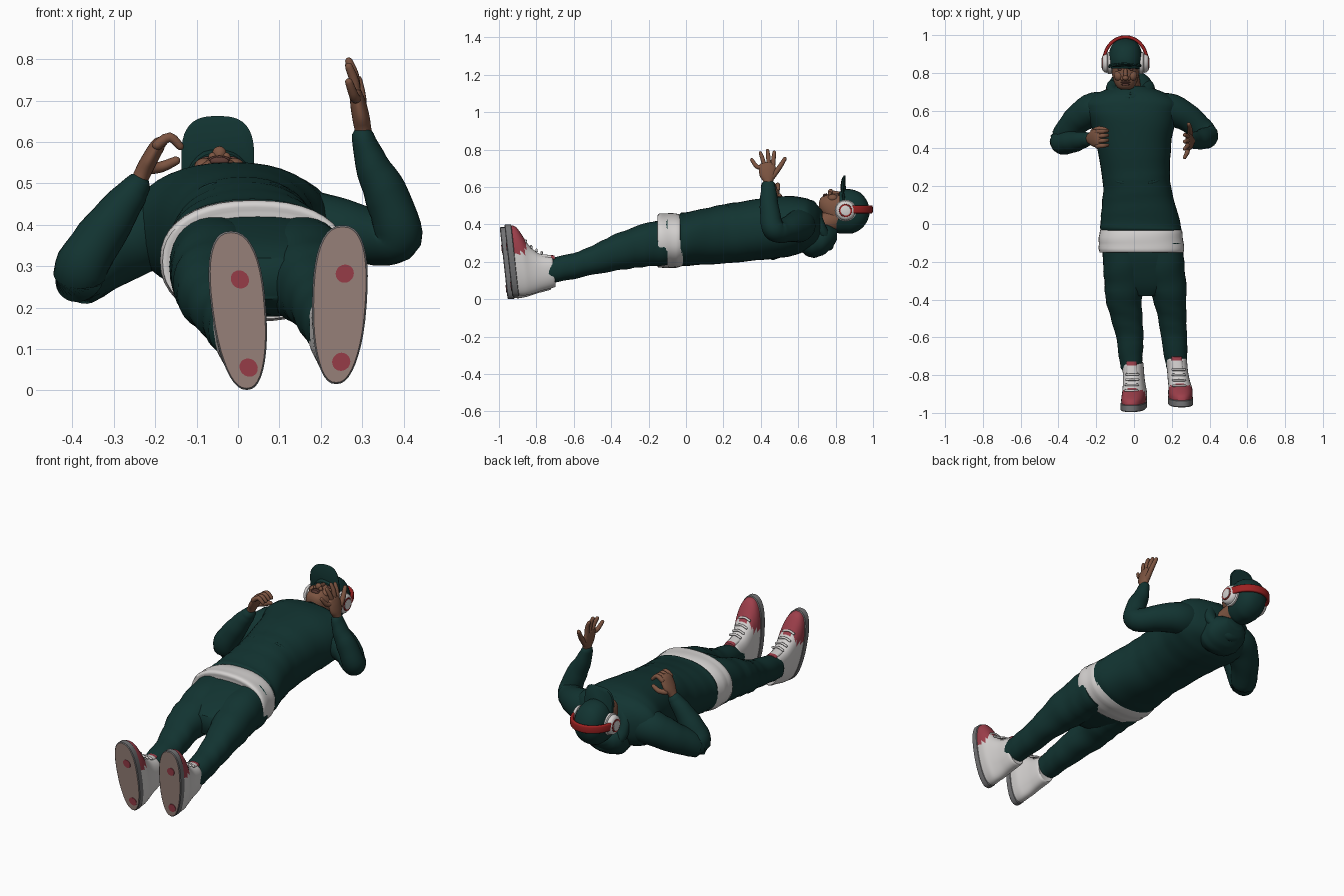
import bpy, bmesh, math
from mathutils import Vector as V

def material(name, r, g, b):
    m = bpy.data.materials.new(name)
    m.diffuse_color = (r, g, b, 1)
    return m

GREEN = material("dark green cloth", 0.006, 0.034, 0.031)
SKIN = material("brown skin", 0.20, 0.088, 0.052)
LIP = material("dark lip", 0.11, 0.045, 0.035)
WHITE = material("off white", 0.66, 0.64, 0.63)
RED = material("band red", 0.33, 0.015, 0.015)
SHOE_RED = material("shoe red", 0.34, 0.05, 0.07)
PINK = material("sole beige", 0.34, 0.24, 0.21)
GREY = material("sole grey", 0.17, 0.17, 0.175)

def spline(rows, sub):
    """Catmull-Rom through rows of (x, y, z, ru, rv)."""
    out = []
    for i in range(len(rows) - 1):
        p0, p1, p2, p3 = (rows[min(max(i + k, 0), len(rows) - 1)] for k in (-1, 0, 1, 2))
        for s in range(sub):
            t = s / sub
            out.append([0.5 * (2 * b + (c - a) * t + (2 * a - 5 * b + 4 * c - d) * t * t
                               + (3 * b - a - 3 * c + d) * t ** 3)
                        for a, b, c, d in zip(p0, p1, p2, p3)])
    return out + [list(rows[-1])]

def loft(name, rows, mats, ref=(0, 0, 1), axes=None, sub=4, n=28, power=2.0, dome=False,
         wrinkle=0.0, rule=None, warp=None, taper=0.0, angle=50):
    """Skin superellipse sections; rule(centre, normal) picks a material index."""
    mats = mats if isinstance(mats, list) else [mats]
    rows = spline(rows, sub)
    if dome:
        for end, nxt in ((0, 1), (-1, -2)):
            p, q = V(rows[end][:3]), V(rows[nxt][:3])
            d, ru, rv = (p - q).normalized(), rows[end][3], rows[end][4]
            for out, k in ((0.5, 0.86), (0.85, 0.5), (0.97, 0.2)):
                row = list(p + d * out * min(ru, rv)) + [ru * k, rv * k]
                rows.insert(0, row) if end == 0 else rows.append(row)
    bm = bmesh.new()
    rings = []
    for i, r in enumerate(rows):
        if axes:
            u, v = V(axes[0]), V(axes[1])
        else:
            t = (V(rows[min(i + 1, len(rows) - 1)][:3]) - V(rows[max(i - 1, 0)][:3])).normalized()
            u = t.cross(V(ref)).normalized()
            v = u.cross(t)
        ring = []
        for k in range(n):
            a = 2 * math.pi * k / n
            c, s = math.cos(a), math.sin(a)
            w = 1 + wrinkle * math.sin(i * 1.45 + 2.0 * math.sin(a + i * 0.3))
            pu = math.copysign(abs(c) ** (2 / power), c) * w * (1 + taper * s)
            pv = math.copysign(abs(s) ** (2 / power), s) * w
            p = V(r[:3]) + u * pu * r[3] + v * pv * r[4]
            ring.append(bm.verts.new(warp(p) if warp else p))
        rings.append(ring)
    for a, b in zip(rings, rings[1:]):
        for k in range(n):
            bm.faces.new((a[k], a[(k + 1) % n], b[(k + 1) % n], b[k]))
    bm.faces.new(rings[0])
    bm.faces.new(rings[-1])
    bmesh.ops.recalc_face_normals(bm, faces=bm.faces)
    bm.normal_update()
    if rule:
        for f in bm.faces:
            f.material_index = rule(f.calc_center_median(), f.normal)
    me = bpy.data.meshes.new(name)
    bm.to_mesh(me)
    bm.free()
    for m in mats:
        me.materials.append(m)
    me.shade_smooth()
    me.set_sharp_from_angle(angle=math.radians(angle))
    ob = bpy.data.objects.new(name, me)
    bpy.context.collection.objects.link(ob)
    return ob

def box(y, x0, x1, z0, z1):
    return ((x0 + x1) / 2, y, (z0 + z1) / 2, (x1 - x0) / 2, (z1 - z0) / 2)

def blob(name, x, y, z, rx, ry, rz, mat):
    rows = [(x, y - ry * math.cos(a), z, rx * math.sin(a) + 1e-4, rz * math.sin(a) + 1e-4)
            for a in (math.pi * i / 10 for i in range(11))]
    return loft(name, rows, mat, axes=((1, 0, 0), (0, 0, 1)), sub=1, n=20)

FLAT = ((1, 0, 0), (0, 0, 1))

# Jumper body
loft("jumper", [box(-.035, -.165, .24, .19, .445), box(-.03, -.178, .25, .178, .46),
                box(.0, -.178, .246, .178, .465), box(.1, -.17, .22, .185, .485),
                box(.2, -.163, .195, .19, .507), box(.3, -.178, .19, .2, .522),
                box(.45, -.205, .2, .215, .545), box(.57, -.25, .225, .232, .55),
                box(.64, -.26, .23, .26, .54), box(.69, -.2, .17, .285, .515),
                box(.73, -.1, .07, .32, .47)],
     GREEN, axes=FLAT, n=40, power=2.25, wrinkle=.008)
# Pocket edge low on the belly
for x, s in ((-.115, 1), (.14, -1)):
    loft("pocket_edge", [(x, .24, .465, .008, .006), (x + s * .03, .225, .487, .008, .006),
                         (x + s * .06, .22, .498, .008, .006)], GREEN, n=8, dome=True)
# Shirt hem
loft("shirt_hem", [box(.0, -.16, .235, .19, .44), box(-.04, -.182, .254, .17, .455),
                   box(-.1, -.187, .262, .167, .46), box(-.148, -.184, .264, .17, .455),
                   box(-.149, -.168, .25, .185, .43)],
     WHITE, axes=FLAT, n=40, power=2.3, wrinkle=.008)

# Trousers
loft("trouser_seat", [box(-.05, -.165, .25, .19, .43), box(-.16, -.166, .262, .178, .418),
                      box(-.25, -.155, .26, .18, .39), box(-.33, -.1, .22, .19, .355),
                      box(-.38, -.02, .14, .22, .32)], GREEN, axes=FLAT, power=2.4, n=36)
leg_z = [(-.1, .18, .43), (-.2, .175, .41), (-.3, .163, .378), (-.4, .148, .338), (-.5, .13, .287),
         (-.6, .108, .247), (-.7, .09, .226), (-.76, .085, .207), (-.785, .1, .19)]
leg_x = {"right": [(-.16, .05), (-.165, .055), (-.157, .06), (-.15, .042), (-.122, .045),
                   (-.095, .05), (-.08, .045), (-.07, .038), (-.055, .025)],
         "left": [(.05, .26), (.05, .265), (.065, .275), (.1, .277), (.128, .277),
                  (.143, .28), (.16, .282), (.172, .275), (.185, .262)]}
for side, xs in leg_x.items():
    loft(side + "_trouser_leg", [box(y, *x, z0, z1) for (y, z0, z1), x in zip(leg_z, xs)],
         GREEN, axes=FLAT, power=2.2, wrinkle=.022, n=30)

# Shoes: cx and zc at sole middle, dx = toe turn, y0 = sole depth
def shoe(side, cx, zc, dx, y0, ankle_x):
    ax = ((1, 0, 0), (dx, -.11, 1))
    def at(up, z, x=0.0):
        return (cx + x + dx * (z - zc), y0 + up - .11 * (z - zc), z)
    def row(up, z0, z1, w, x=0.0):
        return at(up, (z0 + z1) / 2, x) + (w, (z1 - z0) / 2)
    lo, hi = zc - .192, zc + .192
    loft(side + "_sole", [row(0, lo + .004, hi - .004, .062), row(.004, lo, hi, .066),
                          row(.034, lo, hi, .066), row(.037, lo + .005, hi - .005, .062)],
         [GREY, PINK], axes=ax, sub=1, n=40, power=2.35, taper=.13, angle=35,
         rule=lambda c, nr: 1 if nr.y < -.8 else 0)
    dxa = ankle_x - cx
    loft(side + "_shoe_upper",
         [row(.034, lo + .005, hi - .004, .063), row(.06, lo + .004, hi - .012, .064),
          row(.085, lo + .008, hi - .05, .062), row(.115, lo + .015, hi - .105, .058, dxa * .3),
          row(.16, lo + .03, hi - .15, .055, dxa * .6), row(.2, lo + .04, hi - .165, .055, dxa * .8),
          row(.235, lo + .05, hi - .17, .054, dxa), row(.237, lo + .06, hi - .18, .044, dxa)],
         [WHITE, SHOE_RED], axes=ax, sub=3, n=40, power=2.3, taper=.1,
         rule=lambda c, nr: 1 if c.z > zc + .04 and c.y < y0 + .1 - .3 * max(0, zc + .09 - c.z) else 0)
    # tongue tab, laces, sole dots
    loft(side + "_tongue", [row(.15, hi - .19, hi - .155, .03, dxa * .6),
                            row(.25, hi - .2, hi - .165, .028, dxa)],
         [WHITE, SHOE_RED], axes=ax, sub=4, n=16, power=3,
         rule=lambda c, nr: 1 if c.y > y0 + .215 else 0)
    for k in range(4):
        up, z = .105 + .026 * k, hi - (.088, .118, .137, .15)[k]
        loft(side + "_lace", [at(up, z - .006, dxa * .5 - .032) + (.006, .006),
                              at(up, z + .003, dxa * .5) + (.006, .006),
                              at(up, z - .006, dxa * .5 + .032) + (.006, .006)],
             WHITE, n=8, dome=True)
    for z in (zc + .075, zc - .138):
        loft(side + "_sole_dot", [at(-.003, z, .01) + (.022, .022), at(.002, z, .01) + (.022, .022)],
             SHOE_RED, axes=ax, sub=1, n=20)

shoe("right", .002, .193, -.1, -.975, -.012)
shoe("left", .245, .207, .04, -.95, .225)

# Sleeves
loft("right_sleeve", [(-.15, .61, .39, .1, .09), (-.23, .6, .375, .09, .088),
                      (-.31, .54, .325, .078, .075), (-.375, .455, .275, .066, .066),
                      (-.375, .43, .305, .064, .062), (-.32, .435, .39, .056, .056),
                      (-.265, .445, .465, .042, .042), (-.245, .45, .492, .033, .036)],
     GREEN, ref=(0, 1, 0), dome=True, wrinkle=.022)
loft("left_sleeve", [(.12, .6, .4, .1, .09), (.21, .6, .39, .085, .085),
                     (.3, .55, .375, .07, .072), (.372, .485, .365, .062, .064),
                     (.385, .46, .395, .058, .058), (.355, .447, .48, .052, .052),
                     (.322, .442, .55, .04, .045), (.302, .44, .612, .027, .036)],
     GREEN, ref=(0, 1, 0), dome=True, wrinkle=.022)

# Raised hand with spread fingers
loft("left_palm", [(.31, .44, .58, .02, .025), (.303, .44, .625, .02, .025),
                   (.297, .437, .66, .021, .042), (.29, .435, .695, .019, .046),
                   (.285, .432, .72, .014, .042)], SKIN, ref=(0, 1, 0), dome=True)
def finger(name, a, b, c, r):
    loft(name, [(*a, r, r), (*b, r * .95, r * .95), (*c, r * .75, r * .75)],
         SKIN, ref=(.3, 1, .2), n=12, sub=3, dome=True)
for y0, y1, z1 in ((.402, .352, .745), (.422, .398, .782), (.444, .436, .795), (.464, .472, .785)):
    finger("left_finger", (.286, y0, .705), (.281, (y0 + y1) / 2, z1 - .035), (.268, y1, z1), .0125)
finger("left_thumb", (.298, .46, .65), (.297, .5, .705), (.29, .528, .75), .014)

# Relaxed hand with curled fingers
loft("right_palm", [(-.25, .45, .48, .02, .026), (-.235, .452, .515, .02, .027),
                    (-.218, .455, .55, .02, .044), (-.195, .452, .59, .018, .046),
                    (-.185, .45, .6, .014, .042)], SKIN, ref=(0, 1, 0), dome=True)
for y in (.412, .438, .464, .488):
    finger("right_finger", (-.195, y, .593), (-.165, y + .003, .612), (-.14, y + .006, .59), .0125)
finger("right_thumb", (-.218, .49, .535), (-.185, .505, .54), (-.15, .5, .555), .014)

# Head and neck
loft("neck", [(-.01, .64, .38, .06, .06), (-.02, .72, .4, .056, .058), (-.035, .81, .43, .06, .065)],
     SKIN)
hx = -.045
loft("head", [box(.712, hx - .022, hx + .022, .485, .522), box(.722, hx - .042, hx + .042, .46, .543),
              box(.75, hx - .06, hx + .06, .425, .558), box(.785, hx - .07, hx + .07, .395, .563),
              box(.82, hx - .075, hx + .075, .37, .566), box(.86, hx - .078, hx + .078, .36, .57),
              box(.92, hx - .07, hx + .07, .38, .56), box(.96, hx - .03, hx + .03, .43, .51)],
     SKIN, axes=FLAT, power=2.3)
blob("nose_tip", hx, .773, .572, .017, .014, .018, SKIN)
loft("nose_bridge", [(hx, .77, .57, .012, .014), (hx, .825, .562, .009, .012)], SKIN, n=12, dome=True)
for s in (-1, 1):
    blob("nostril_wing", hx + s * .016, .769, .563, .011, .01, .012, SKIN)
    blob("cheek", hx + s * .036, .785, .54, .025, .028, .022, SKIN)
    blob("eye", hx + s * .03, .818, .557, .014, .006, .008, LIP)
blob("upper_lip", hx, .75, .558, .026, .006, .009, LIP)
blob("lower_lip", hx, .739, .554, .023, .007, .01, LIP)

# Cap with upright brim
loft("cap_crown", [box(.822, hx - .086, hx + .084, .362, .575), box(.85, hx - .09, hx + .088, .352, .587),
                   box(.89, hx - .09, hx + .088, .352, .586), box(.935, hx - .078, hx + .078, .375, .567),
                   box(.965, hx - .055, hx + .055, .41, .53), box(.981, hx - .02, hx + .02, .452, .49)],
     GREEN, axes=FLAT, n=32, power=2.2,
     warp=lambda p: V((p.x, p.y - .03 * max(0, (.46 - p.z) / .1) * (p.y < .86), p.z)))
loft("cap_brim", [(hx - .004, .852, .56, .084, .098), (hx - .004, .856, .56, .088, .103),
                  (hx - .004, .862, .56, .084, .098)],
     GREEN, axes=FLAT, sub=1, n=40, power=2.8,
     warp=lambda p: V((p.x, p.y - 3.2 * (p.x - hx) ** 2 - .1 * (p.z - .58), p.z)))
blob("cap_button", hx, .981, .471, .01, .006, .01, GREEN)

# Headphones
for s, side in ((-1, "right"), (1, "left")):
    def cup(name, spans, mat):
        loft(name, [(hx + s * x, .853, .474, r, r) for x, r in spans], mat,
             axes=((0, 1, 0), (0, 0, 1)), sub=1, n=28, angle=40)
    cup(side + "_ear_cushion", ((.068, .05), (.074, .058), (.092, .058), (.096, .052)), WHITE)
    cup(side + "_ear_cup", ((.094, .046), (.098, .053), (.112, .05), (.12, .042), (.123, .03)), WHITE)
    cup(side + "_cup_ring", ((.119, .036), (.1235, .034), (.124, .03)), RED)
    cup(side + "_cup_disc", ((.12, .028), (.126, .027), (.128, .02)), WHITE)
arc = [math.pi * i / 16 for i in range(17)]
loft("headband", [(hx + .113 * math.cos(a), .865 + .125 * math.sin(a), .48, .009, .021) for a in arc],
     RED, sub=2, n=16, power=4)

# Collar ring and hood lying behind the neck
ring = [2 * math.pi * i / 16 for i in range(17)]
loft("hood_collar", [(-.02 + .095 * math.sin(a), .715 - .045 * math.cos(a), .395 + .1 * math.cos(a),
                      .035, .03) for a in ring], GREEN, ref=(0, .8, .35), sub=2, n=16, wrinkle=.05)
loft("hood", [box(.62, -.1, .07, .25, .36), box(.67, -.13, .1, .222, .4),
              box(.73, -.135, .1, .235, .41), box(.78, -.115, .075, .275, .39),
              box(.808, -.07, .03, .32, .37)], GREEN, axes=FLAT, power=2.3, wrinkle=.02)
